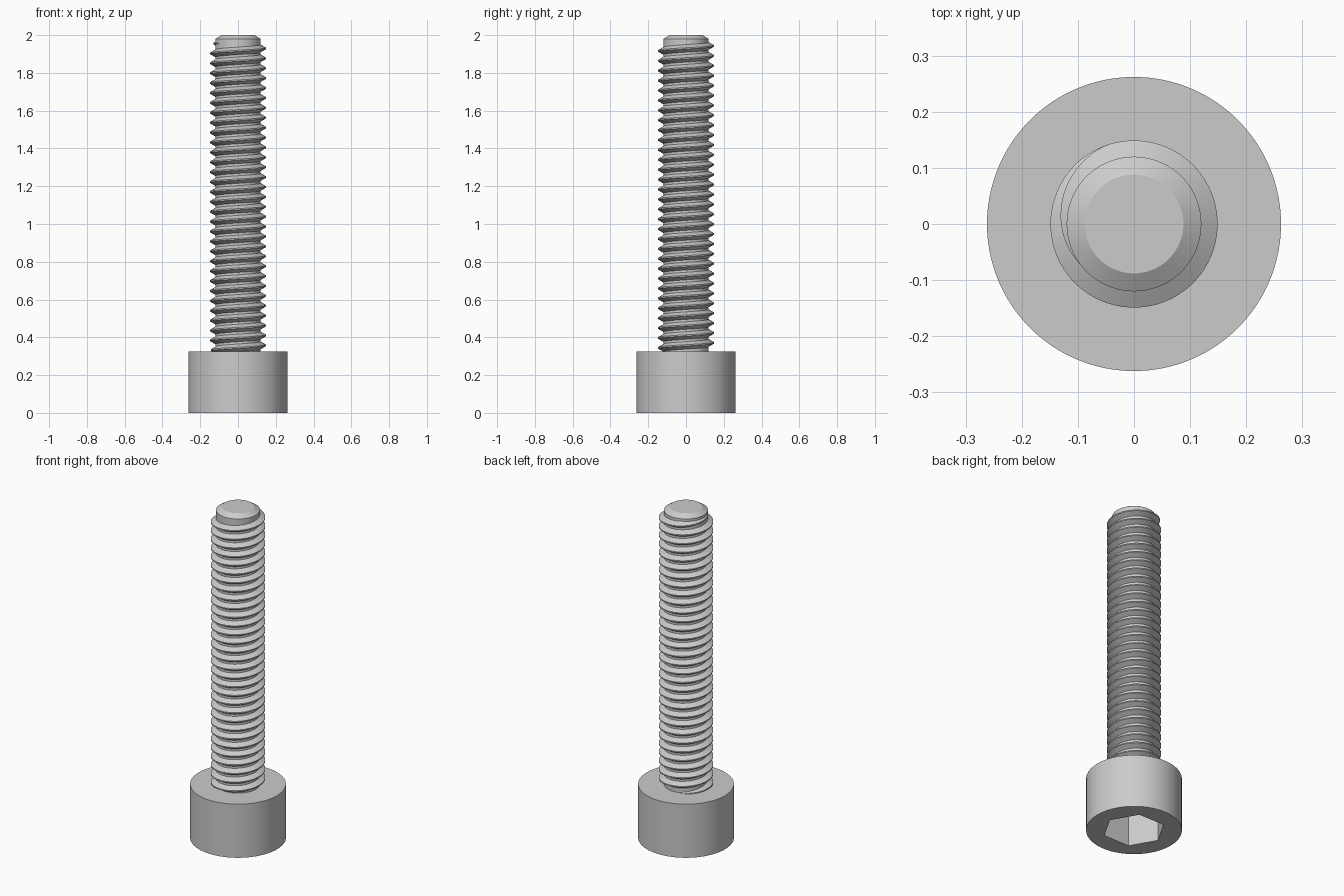
import bpy, bmesh, math

old = bpy.data.objects.get("Cube")
if old:
    bpy.data.objects.remove(old, do_unlink=True)

HEAD_R, HEAD_H = 0.262, 0.324
CORE_R, CREST_R, TIP_R = 0.12, 0.149, 0.088
PITCH = 0.0524

steel = bpy.data.materials.new("grey steel")
steel.use_nodes = True
steel.diffuse_color = (0.6, 0.6, 0.6, 1)
steel.node_tree.nodes["Principled BSDF"].inputs["Base Color"].default_value = (0.6, 0.6, 0.6, 1)


def finish(obj):
    """Give the part its material and smooth its round faces."""
    obj.data.materials.clear()
    obj.data.materials.append(steel)
    bpy.ops.object.select_all(action="DESELECT")
    obj.select_set(True)
    bpy.context.view_layer.objects.active = obj
    bpy.ops.object.shade_smooth_by_angle(angle=math.radians(25))


def from_bmesh(name, bm):
    bmesh.ops.recalc_face_normals(bm, faces=bm.faces)
    mesh = bpy.data.meshes.new(name)
    bm.to_mesh(mesh)
    bm.free()
    obj = bpy.data.objects.new(name, mesh)
    bpy.context.collection.objects.link(obj)
    return obj


def skin(bm, rings, closed_ring=True):
    """Join successive vertex rings with quads and cap both ends."""
    for a, b in zip(rings, rings[1:]):
        for i in range(len(a)):
            j = (i + 1) % len(a)
            bm.faces.new((a[i], a[j], b[j], b[i]))
    bm.faces.new(rings[0])
    bm.faces.new(rings[-1])


def turned(name, profile, sides):
    """Solid of revolution from (radius, height) pairs."""
    bm = bmesh.new()
    rings = []
    for r, z in profile:
        angles = [math.tau * i / sides for i in range(sides)]
        rings.append([bm.verts.new((r * math.cos(a), r * math.sin(a), z)) for a in angles])
    skin(bm, rings)
    return from_bmesh(name, bm)


# Round head with a hexagonal socket cut into its underside
head = turned("head", [(HEAD_R, 0), (HEAD_R, HEAD_H)], 128)
cutter = turned("socket_cutter", [(0.172, -0.1), (0.172, 0.21)], 6)
cutter.hide_render = True
cut = head.modifiers.new("socket", "BOOLEAN")
cut.operation = "DIFFERENCE"
cut.solver = "EXACT"
cut.object = cutter
bpy.context.view_layer.objects.active = head
bpy.ops.object.modifier_apply(modifier=cut.name)
bpy.data.objects.remove(cutter, do_unlink=True)
finish(head)

# Shank core with a chamfered tip
shank = turned("shank", [(CORE_R, 0.3), (CORE_R, 1.98), (TIP_R, 2.0)], 96)
finish(shank)

# Right-handed helical thread that fades into the core at both ends
STEPS = 72
END_ANGLE, END_Z = math.radians(222), 1.962
TURNS, FADE = 31.37, 0.31
bm = bmesh.new()
rings = []
count = round(TURNS * STEPS)
root = CORE_R - 0.002
for k in range(count + 1):
    back = (count - k) / STEPS
    fade = min(1, back / FADE, (TURNS - back) / FADE)
    a = END_ANGLE - math.tau * back
    z = END_Z - PITCH * back
    crest = root + 0.0005 + (CREST_R - root - 0.0005) * max(fade, 0)
    flat = PITCH / 16
    base = flat + (crest - root) * math.tan(math.radians(30))
    section = [(root, -base), (crest, -flat), (crest, flat), (root, base)]
    rings.append([bm.verts.new((r * math.cos(a), r * math.sin(a), z + dz)) for r, dz in section])
skin(bm, rings)
thread = from_bmesh("thread", bm)
finish(thread)
